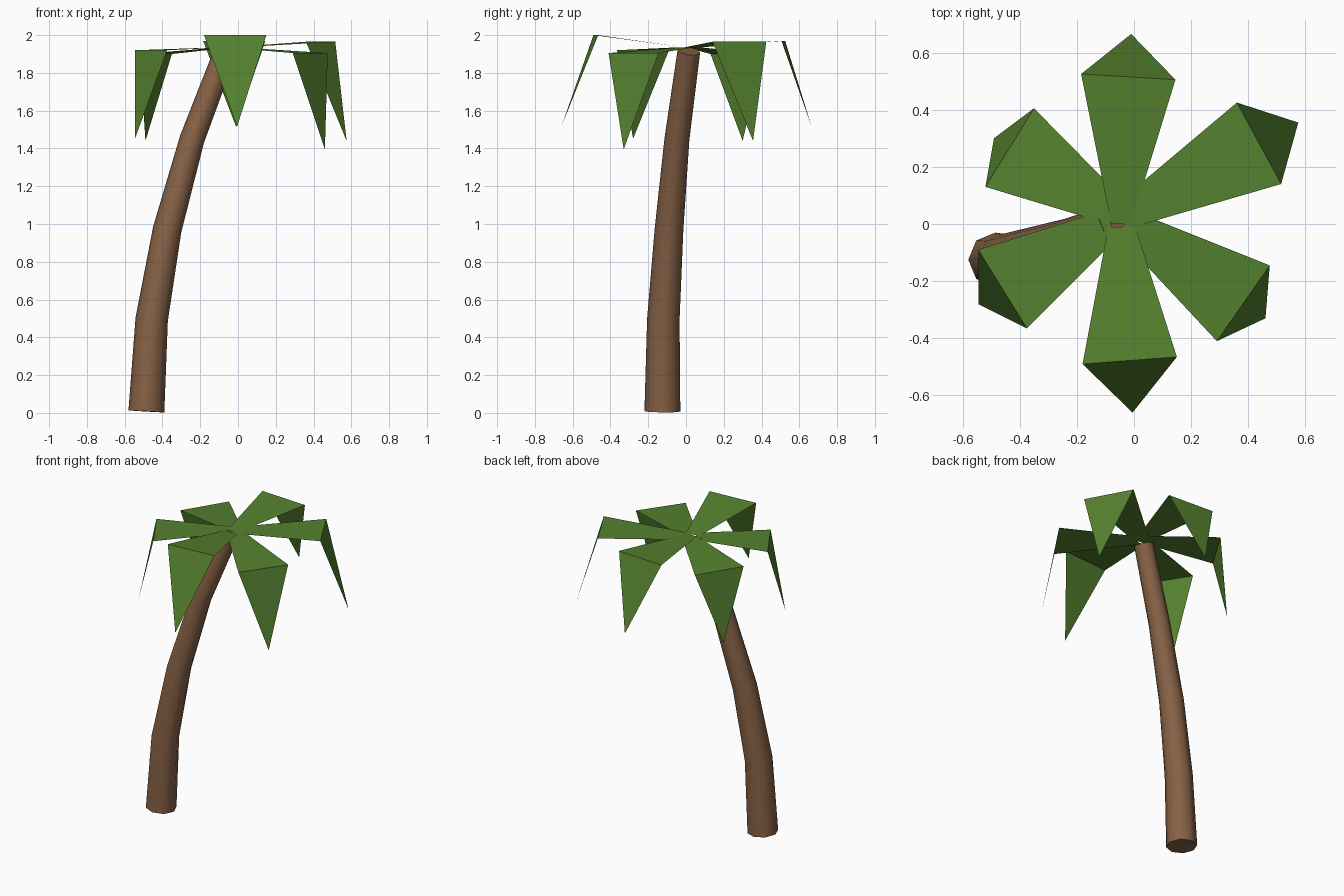
import bpy, bmesh, math
from mathutils import Vector

if "Cube" in bpy.data.objects:
    bpy.data.objects.remove(bpy.data.objects["Cube"])


def material(name, rgb):
    m = bpy.data.materials.new(name)
    m.diffuse_color = (*rgb, 1)
    m.use_nodes = True
    m.node_tree.nodes["Principled BSDF"].inputs["Base Color"].default_value = m.diffuse_color
    return m


def make_object(name, bm, mat):
    mesh = bpy.data.meshes.new(name)
    bm.to_mesh(mesh)
    bm.free()
    mesh.materials.append(mat)
    ob = bpy.data.objects.new(name, mesh)
    bpy.context.collection.objects.link(ob)
    return ob


bark = material("bark brown", (0.24, 0.12, 0.06))
green = material("leaf green", (0.09, 0.22, 0.028))

# Trunk: eight-sided rings square to a leaning path (x, y, z, radius)
SIDES = 8
path = [(-0.485, -0.125, 0.008, 0.095), (-0.457, -0.120, 0.495, 0.086),
        (-0.375, -0.090, 0.970, 0.076), (-0.243, -0.048, 1.450, 0.066),
        (-0.066, 0.015, 1.915, 0.060)]
centres = [Vector(p[:3]) for p in path]
bm = bmesh.new()
rings = []
for i, (c, p) in enumerate(zip(centres, path)):
    tangent = centres[min(i + 1, len(path) - 1)] - centres[max(i - 1, 0)]
    turn = Vector((0, 0, 1)).rotation_difference(tangent)
    ring = []
    for k in range(SIDES):
        a = 2 * math.pi * k / SIDES
        ring.append(bm.verts.new(c + turn @ Vector((p[3] * math.cos(a), p[3] * math.sin(a), 0))))
    rings.append(ring)
for low, high in zip(rings, rings[1:]):
    for k in range(SIDES):
        n = (k + 1) % SIDES
        bm.faces.new((low[k], low[n], high[n], high[k]))
bm.faces.new(rings[0][::-1])
bm.faces.new(rings[-1])
trunk = make_object("trunk", bm, bark)
bpy.context.view_layer.objects.active = trunk
trunk.select_set(True)
bpy.ops.object.shade_smooth_by_angle(angle=math.radians(60))
trunk.select_set(False)

# Fronds: flat blade widening outward, then a drooping triangular tip.
# (inner left, inner right, outer right, outer left, blade end z, tip)
fronds = {
    "back": ((-0.08, 0.0), (-0.01, 0.0), (0.145, 0.505), (-0.185, 0.525), 1.97, (-0.01, 0.665, 1.515)),
    "back_right": ((-0.05, 0.08), (0.0, -0.01), (0.515, 0.14), (0.36, 0.425), 1.965, (0.575, 0.355, 1.44)),
    "front_right": ((0.0, 0.045), (-0.06, -0.035), (0.29, -0.41), (0.475, -0.145), 1.905, (0.46, -0.33, 1.395)),
    "front": ((0.005, -0.01), (-0.09, -0.01), (-0.18, -0.49), (0.15, -0.465), 2.0, (-0.005, -0.66, 1.515)),
    "front_left": ((-0.06, -0.05), (-0.10, 0.05), (-0.545, -0.09), (-0.375, -0.365), 1.92, (-0.545, -0.28, 1.452)),
    "back_left": ((-0.09, 0.0), (-0.03, 0.08), (-0.35, 0.405), (-0.52, 0.13), 1.90, (-0.49, 0.30, 1.44)),
}
for side, (il, ir, outr, outl, z, tip) in fronds.items():
    bm = bmesh.new()
    a, b = (bm.verts.new((*p, 1.935)) for p in (il, ir))
    c, d = (bm.verts.new((*p, z)) for p in (outr, outl))
    bm.faces.new((a, b, c, d))
    bm.faces.new((d, c, bm.verts.new(tip)))
    make_object(side + "_frond", bm, green)
